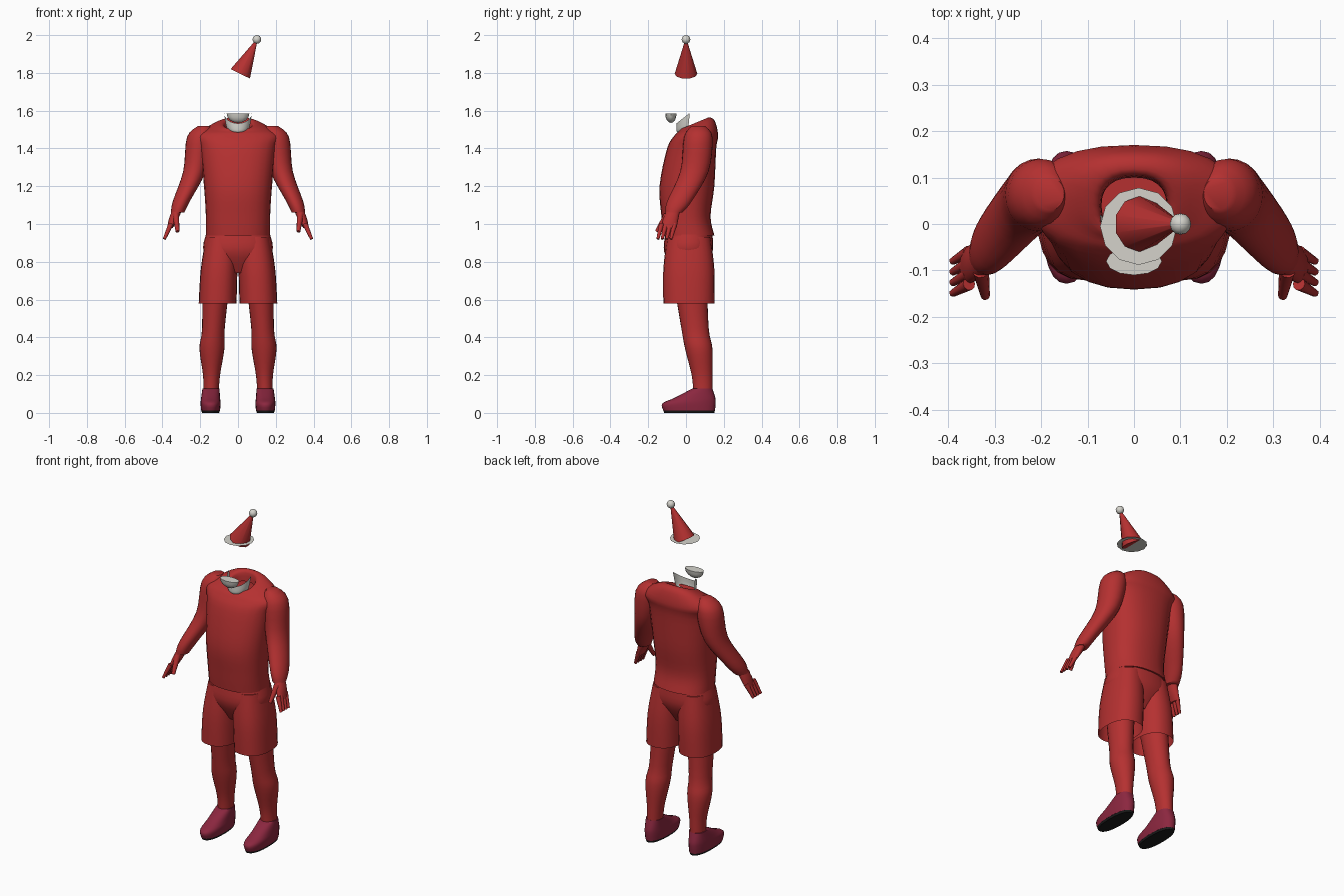
import bpy
import bmesh
import math
from mathutils import Vector

cube = bpy.data.objects.get("Cube")
if cube:
    bpy.data.objects.remove(cube, do_unlink=True)


def material(name, red, green, blue):
    mat = bpy.data.materials.new(name)
    mat.use_nodes = True
    mat.diffuse_color = (red, green, blue, 1)
    mat.node_tree.nodes["Principled BSDF"].inputs["Base Color"].default_value = mat.diffuse_color
    return mat


cloth_red = material("red cloth", red=.46, green=.03, blue=.03)
shoe_crimson = material("crimson shoe", red=.26, green=.02, blue=.05)
off_white = material("off white", red=.66, green=.65, blue=.6)
sole_black = material("black sole", red=.01, green=.01, blue=.01)


def finish(bm, name, mat, mirror=False):
    """Turn a bmesh into a smooth object, optionally mirrored to the other side."""
    bmesh.ops.recalc_face_normals(bm, faces=bm.faces)
    mesh = bpy.data.meshes.new(name)
    bm.to_mesh(mesh)
    bm.free()
    mesh.materials.append(mat)
    obj = bpy.data.objects.new(name, mesh)
    bpy.context.collection.objects.link(obj)
    bpy.ops.object.select_all(action="DESELECT")
    obj.select_set(True)
    bpy.context.view_layer.objects.active = obj
    bpy.ops.object.shade_smooth_by_angle(angle=math.radians(50))
    if mirror:
        obj.modifiers.new("Mirror", "MIRROR").use_mirror_merge = False


def ring(z, width, front, back, x=0, rise=0):
    """Horizontal section: half width, front and back limits, and lift towards the back."""
    return Vector((x, (front + back) / 2, z, width, (back - front) / 2, rise))


def smooth_rings(rings, steps=4):
    """Fill in sections along a spline through the given ones."""
    padded = [rings[0], *rings, rings[-1]]
    result = []
    for a, b, c, d in zip(padded, padded[1:], padded[2:], padded[3:]):
        for step in range(steps):
            t = step / steps
            curve = (2 * a - 5 * b + 4 * c - d) * t + 3 * b - a - 3 * c + d
            if t:
                curve = (2 * a - 5 * b + 4 * c - d) * t * t + (3 * b - a - 3 * c + d) * t ** 3
                result.append(b + ((c - a) * t + curve) / 2)
            else:
                result.append(b.copy())
    return result + [rings[-1]]


def signed_power(value, power):
    return math.copysign(abs(value) ** power, value)


def loft(name, mat, rings, mirror=False, square=False, open_start=False, open_end=False,
         front_half=False, sides=24):
    """Skin the smoothed sections, rounder or squarer in plan."""
    bm = bmesh.new()
    power = .85 if square else 1
    sweep = math.pi if front_half else math.tau
    count = sides + 1 if front_half else sides
    loops = []
    for x, y, z, width, depth, rise in smooth_rings(rings):
        loop = []
        for i in range(count):
            angle = math.pi + sweep * i / sides
            across = signed_power(math.cos(angle), power)
            along = signed_power(math.sin(angle), power)
            loop.append(bm.verts.new((x + width * across, y + depth * along, z + rise * along)))
        loops.append(loop)
    for low, high in zip(loops, loops[1:]):
        for i in range(sides):
            j = (i + 1) % count
            bm.faces.new((low[i], low[j], high[j], high[i]))
    if not open_start:
        bm.faces.new(loops[0])
    if not open_end:
        bm.faces.new(loops[-1])
    finish(bm, name, mat, mirror)


def ball(name, mat, centre, size, mirror=False, lower_half=False):
    """Ellipsoid, optionally with its upper half flattened into a lid."""
    bm = bmesh.new()
    bmesh.ops.create_uvsphere(bm, u_segments=12, v_segments=8, radius=1)
    if lower_half:
        bmesh.ops.bisect_plane(bm, geom=bm.verts[:] + bm.edges[:] + bm.faces[:],
                               plane_co=(0, 0, 0), plane_no=(0, 0, 1), clear_outer=True)
        bmesh.ops.holes_fill(bm, edges=bm.edges[:])
    bmesh.ops.scale(bm, verts=bm.verts, vec=size)
    bmesh.ops.translate(bm, verts=bm.verts, vec=centre)
    finish(bm, name, mat, mirror)


def rod(name, mat, start, end, start_radius, end_radius, mirror=False):
    """Tapered rod between two points."""
    start, end = Vector(start), Vector(end)
    axis = end - start
    bm = bmesh.new()
    bmesh.ops.create_cone(bm, cap_ends=True, segments=10, radius1=start_radius,
                          radius2=end_radius, depth=axis.length)
    turn = Vector((0, 0, 1)).rotation_difference(axis)
    for vert in bm.verts:
        vert.co = turn @ vert.co + (start + end) / 2
    finish(bm, name, mat, mirror)


# Sweater body with a collar raised at the back
loft("sweater_body", cloth_red, [
    ring(z=.94, width=.17, front=-.12, back=.15),
    ring(z=1.04, width=.17, front=-.13, back=.13),
    ring(z=1.2, width=.18, front=-.14, back=.15),
    ring(z=1.4, width=.2, front=-.1, back=.16),
    ring(z=1.47, width=.22, front=-.06, back=.17),
    ring(z=1.52, width=.14, front=-.04, back=.15, rise=.03),
    ring(z=1.53, width=.08, front=-.03, back=.11, rise=.03),
    ring(z=1.48, width=.07, front=-.02, back=.1, rise=.02),
], square=True, open_end=True)

# Sleeves
loft("sleeves", cloth_red, [
    ring(x=.18, z=1.52, width=.03, front=.03, back=.1),
    ring(x=.2, z=1.46, width=.07, front=-.01, back=.14),
    ring(x=.23, z=1.28, width=.06, front=-.03, back=.12),
    ring(x=.3, z=1.12, width=.045, front=-.1, back=.03),
    ring(x=.32, z=1.06, width=.035, front=-.11, back=-.02),
], mirror=True)

# Gloved hands
loft("palms", cloth_red, [
    ring(x=.32, z=1.08, width=.025, front=-.1, back=-.03),
    ring(x=.34, z=1.03, width=.025, front=-.12, back=-.04),
    ring(x=.36, z=.98, width=.015, front=-.13, back=-.05),
], mirror=True)
for i in range(4):
    y = -.06 - i * .023
    rod(f"finger_{i + 1}", cloth_red, start=(.355, y, 1), end=(.39, y - .02, .92),
        start_radius=.014, end_radius=.008, mirror=True)
rod("thumb", cloth_red, start=(.33, -.1, 1.05), end=(.32, -.155, .96),
    start_radius=.018, end_radius=.01, mirror=True)

# Shorts: hips and two legs open at the hem
loft("shorts_hips", cloth_red, [
    ring(z=.74, width=.08, front=-.06, back=.08),
    ring(z=.85, width=.18, front=-.115, back=.14),
    ring(z=.945, width=.17, front=-.11, back=.14),
], square=True)
loft("shorts_legs", cloth_red, [
    ring(x=.108, z=.58, width=.1, front=-.12, back=.15),
    ring(x=.1, z=.76, width=.097, front=-.12, back=.15),
    ring(x=.085, z=.93, width=.085, front=-.1, back=.13),
], mirror=True, square=True, open_start=True)

# Legs
loft("legs", cloth_red, [
    ring(x=.143, z=.1, width=.04, front=.04, back=.14),
    ring(x=.14, z=.2, width=.045, front=.03, back=.14),
    ring(x=.138, z=.34, width=.066, front=-.005, back=.14),
    ring(x=.13, z=.45, width=.06, front=-.025, back=.12),
    ring(x=.115, z=.72, width=.075, front=-.07, back=.11),
], mirror=True)

# Shoes and soles
loft("shoes", shoe_crimson, [
    ring(x=.145, z=.012, width=.05, front=-.12, back=.153),
    ring(x=.145, z=.05, width=.053, front=-.125, back=.157),
    ring(x=.145, z=.08, width=.05, front=-.06, back=.155),
    ring(x=.143, z=.13, width=.045, front=.035, back=.14),
], mirror=True, square=True)
loft("soles", sole_black, [
    ring(x=.145, z=0, width=.045, front=-.115, back=.15),
    ring(x=.145, z=.014, width=.05, front=-.12, back=.153),
], mirror=True, square=True)

# Throat shell and chin
loft("throat", off_white, [
    ring(z=1.485, width=.035, front=-.035, back=.055),
    ring(z=1.51, width=.06, front=-.05, back=.075, rise=.02),
    ring(z=1.588, width=.073, front=-.05, back=.09, rise=.055),
], front_half=True, open_start=True, open_end=True)
ball("chin", off_white, centre=(0, -.08, 1.585), size=(.06, .03, .05), lower_half=True)

# Floating hat: tilted cone, flat brim and bobble
rod("hat_cone", cloth_red, start=(.012, 0, 1.795), end=(.1, 0, 1.975),
    start_radius=.06, end_radius=.004)
brim = bmesh.new()
bmesh.ops.create_circle(brim, cap_ends=True, segments=12, radius=.083)
bmesh.ops.translate(brim, verts=brim.verts, vec=(.01, -.005, 1.797))
finish(brim, "hat_brim", off_white)
ball("hat_bobble", off_white, centre=(.1, 0, 1.977), size=(.023, .023, .023))
